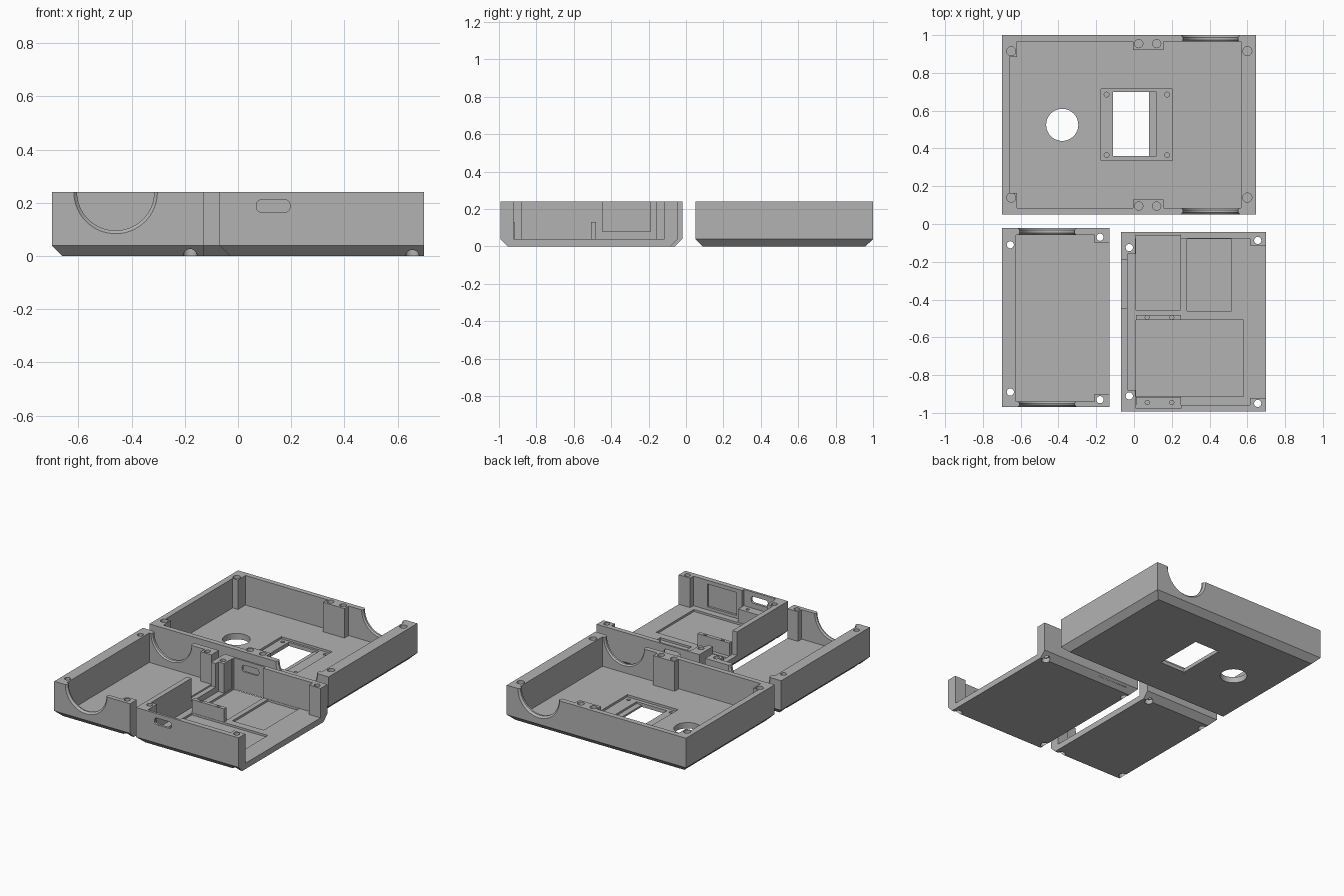
import bpy, bmesh, math
from mathutils import Matrix, Vector

if "Cube" in bpy.data.objects:
    bpy.data.objects.remove(bpy.data.objects["Cube"])

H = 0.24       # height of every shell
CH = 0.04      # bottom chamfer and floor thickness
TOP = 0.30     # cutters reach above the rim

grey = bpy.data.materials.new("grey_plastic")
grey.diffuse_color = (0.45, 0.45, 0.45, 1)
grey.use_nodes = True
grey.node_tree.nodes["Principled BSDF"].inputs["Base Color"].default_value = grey.diffuse_color


def finish(bm, name):
    bmesh.ops.recalc_face_normals(bm, faces=bm.faces)
    me = bpy.data.meshes.new(name)
    bm.to_mesh(me)
    bm.free()
    ob = bpy.data.objects.new(name, me)
    bpy.context.collection.objects.link(ob)
    return ob


def loft(rings, name):
    """Solid made of stacked rings with the same point count."""
    bm = bmesh.new()
    vs = [[bm.verts.new(p) for p in r] for r in rings]
    n = len(vs[0])
    for a, b in zip(vs, vs[1:]):
        for i in range(n):
            bm.faces.new((a[i], a[(i + 1) % n], b[(i + 1) % n], b[i]))
    bm.faces.new(vs[0][::-1])
    bm.faces.new(vs[-1])
    return finish(bm, name)


def rect(x0, x1, y0, y1, z):
    return [(x0, y0, z), (x1, y0, z), (x1, y1, z), (x0, y1, z)]


def box(x0, x1, y0, y1, z0=CH, z1=TOP):
    return loft([rect(x0, x1, y0, y1, z0), rect(x0, x1, y0, y1, z1)], "cutter")


def hole(x, y, r, z0=-0.1, z1=TOP, n=24):
    ring = lambda z: [(x + r * math.cos(2 * math.pi * i / n),
                       y + r * math.sin(2 * math.pi * i / n), z) for i in range(n)]
    return loft([ring(z0), ring(z1)], "cutter")


def notch(x, outer, inner):
    """Round cable notch through a y wall, flared on both faces."""
    s = 1 if inner > outer else -1
    path = [(outer - s * 0.05, 0.157), (outer, 0.157), (outer + s * 0.012, 0.145),
            (inner - s * 0.010, 0.145), (inner, 0.153), (inner + s * 0.004, 0.153)]
    n = 64
    return loft([[(x + r * math.cos(2 * math.pi * i / n), y,
                   H + 0.0005 + r * math.sin(2 * math.pi * i / n)) for i in range(n)]
                 for y, r in path], "cutter")


def slot(x0, x1, z0, z1, y0, y1):
    """Port opening with rounded corners, cut along y."""
    r, pts = 0.016, []
    for cx, cz, a0 in ((x1 - r, z1 - r, 0), (x0 + r, z1 - r, 90),
                       (x0 + r, z0 + r, 180), (x1 - r, z0 + r, 270)):
        for k in range(6):
            a = math.radians(a0 + 18 * k)
            pts.append((cx + r * math.cos(a), cz + r * math.sin(a)))
    return loft([[(px, y, pz) for px, pz in pts] for y in (y0, y1)], "cutter")


def cut(ob, cutters):
    """Subtract every cutter, then remove it."""
    for c in cutters:
        m = ob.modifiers.new("cut", 'BOOLEAN')
        m.operation, m.solver, m.object = 'DIFFERENCE', 'EXACT', c
        bpy.context.view_layer.update()
        me = bpy.data.meshes.new_from_object(
            ob.evaluated_get(bpy.context.evaluated_depsgraph_get()))
        ob.modifiers.clear()
        ob.data = me
        bpy.data.objects.remove(c)
    return ob


def shell(name, x0, x1, y0, y1, right_chamfer):
    c = CH if right_chamfer else 0
    return loft([rect(x0 + CH, x1 - c, y0 + CH, y1 - CH, 0),
                 rect(x0, x1, y0, y1, CH), rect(x0, x1, y0, y1, H)], name)


def screws(points):
    """Through holes with a wider head pocket underneath."""
    out = []
    for x, y in points:
        out += [hole(x, y, 0.019), hole(x, y, 0.026, -0.1, 0.03)]
    return out


# Lid: large tray with solid bosses left standing in the cavity
lid = shell("lid_tray", -0.70, 0.645, 0.05, 1.0, True)
cavity = cut(box(-0.66, 0.567, 0.085, 0.965), [
    box(-0.8, -0.62, 0.885, 1.1, 0, 0.4), box(-0.8, -0.62, 0, 0.165, 0, 0.4),
    box(-0.005, 0.155, 0.92, 1.1, 0, 0.4), box(-0.005, 0.155, 0, 0.13, 0, 0.4)])
lid_cuts = [cavity, notch(0.405, 0.05, 0.085), notch(0.405, 1.0, 0.965),
            hole(-0.38, 0.525, 0.085, n=48),
            box(-0.175, 0.205, 0.335, 0.715, 0.025),        # display recess
            box(-0.11, 0.08, 0.36, 0.70, -0.1),             # display window
            box(0.07, 0.118, 0.36, 0.70, 0.012)]            # ledge by the window
for x in (-0.65, 0.60):
    lid_cuts += [hole(x, y, 0.024, 0.08) for y in (0.14, 0.915)]
for x in (0.025, 0.12):
    lid_cuts += [hole(x, y, 0.022, 0.08) for y in (0.095, 0.955)]
for x in (-0.145, 0.175):
    lid_cuts += [hole(x, y, 0.013, 0.01, n=16) for y in (0.365, 0.685)]
cut(lid, lid_cuts)

# Left base: half tray, open on its right side
left = shell("left_base", -0.70, -0.13, -0.97, -0.02, False)
cavity = cut(box(-0.625, -0.05, -0.94, -0.058), [
    box(-0.21, 0, -0.10, 0.1, 0, 0.4), box(-0.21, 0, -1.1, -0.90, 0, 0.4)])
cut(left, [cavity, notch(-0.46, -0.97, -0.94), notch(-0.46, -0.02, -0.058)]
    + screws([(-0.655, -0.11), (-0.655, -0.89), (-0.18, -0.07), (-0.18, -0.93)]))

# Right base: half tray with board pockets, ports and mounting rails
right = shell("right_base", -0.07, 0.70, -0.993, -0.043, False)
cavity = cut(box(-0.035, 0.80, -0.957, -0.077), [
    box(-0.1, 0.007, -0.16, 0.1, 0, 0.4), box(-0.1, 0.007, -1.1, -0.88, 0, 0.4),
    box(0.615, 0.9, -0.115, 0.1, 0, 0.4), box(0.615, 0.9, -1.1, -0.922, 0, 0.4),
    box(0.01, 0.25, -0.507, -0.481, 0, 0.13),               # centre rail
    box(0.01, 0.25, -1.1, -0.916, 0, 0.13)])                # front rail
right_cuts = [cavity,
              box(0.01, 0.25, -0.977, -0.93, 0.13),         # thinned front wall
              box(0.01, 0.245, -0.455, -0.056, 0.026),      # board pockets
              box(0.28, 0.515, -0.46, -0.079, 0.026),
              box(0.01, 0.58, -0.914, -0.509, 0.026),
              box(0.29, 0.51, -0.972, -0.94, 0.06, 0.215),  # front wall panel
              box(-0.2, -0.02, -0.447, -0.19, 0.08),        # side wall gap
              slot(0.07, 0.195, 0.165, 0.21, -1.1, -0.9),
              slot(0.07, 0.195, 0.165, 0.21, -0.1, 0.1)]
for x in (0.07, 0.20):
    right_cuts += [hole(x, y, 0.011, 0.06, 0.2, 16) for y in (-0.494, -0.945)]
right_cuts += screws([(-0.025, -0.125), (-0.025, -0.91), (0.655, -0.087), (0.655, -0.95)])
cut(right, right_cuts)

# Finish: one material, crisp edges with smooth round cuts
for ob in (lid, left, right):
    ob.data.materials.clear()
    ob.data.materials.append(grey)
    bpy.ops.object.select_all(action='DESELECT')
    ob.select_set(True)
    bpy.context.view_layer.objects.active = ob
    bpy.ops.object.shade_smooth_by_angle(angle=math.radians(25))
